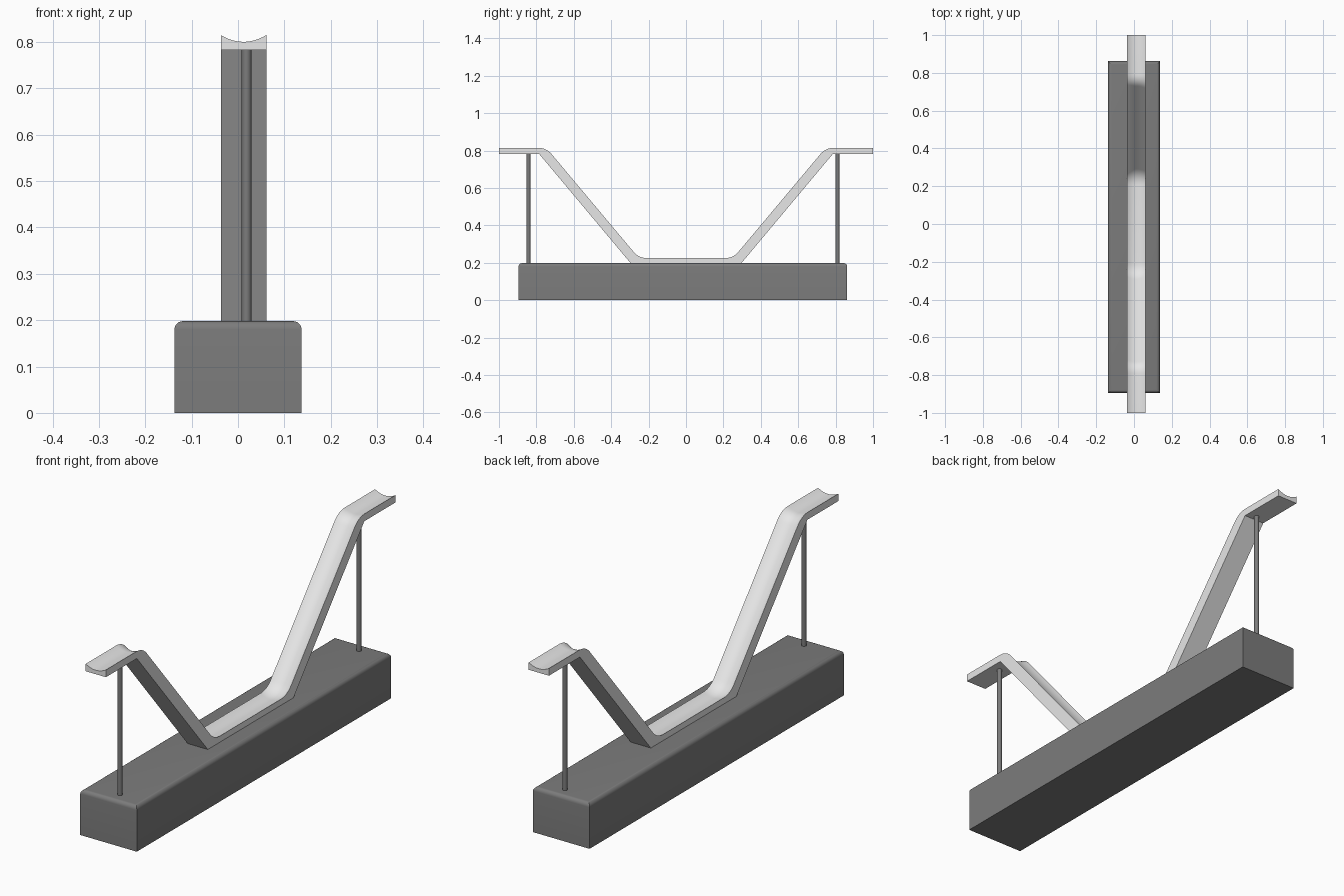
import bpy, bmesh, math
from mathutils import Vector

if "Cube" in bpy.data.objects:
    bpy.data.objects.remove(bpy.data.objects["Cube"], do_unlink=True)


def material(name, value):
    mat = bpy.data.materials.new(name)
    mat.use_nodes = True
    colour = (value, value, value, 1)
    mat.diffuse_color = colour
    mat.node_tree.nodes["Principled BSDF"].inputs["Base Color"].default_value = colour
    return mat


def finish(bm, name, mat):
    bmesh.ops.recalc_face_normals(bm, faces=bm.faces)
    mesh = bpy.data.meshes.new(name)
    bm.to_mesh(mesh)
    bm.free()
    mesh.materials.append(mat)
    obj = bpy.data.objects.new(name, mesh)
    bpy.context.collection.objects.link(obj)
    bpy.ops.object.select_all(action="DESELECT")
    obj.select_set(True)
    bpy.context.view_layer.objects.active = obj
    bpy.ops.object.shade_smooth_by_angle(angle=math.radians(30))
    return obj


light_grey = material("light grey", 0.8)
dark_grey = material("dark grey", 0.2)

BASE_TOP, TRACK_UNDER, TRACK_TOP = 0.198, 0.783, 0.815
TRACK_X, HALF_WIDTH, GROOVE = 0.012, 0.049, 0.0145

# Base block with rounded top edges
bm = bmesh.new()
bmesh.ops.create_cube(bm, size=1)
for v in bm.verts:
    v.co = Vector((v.co.x * 0.274, v.co.y * 1.757 - 0.0165, (v.co.z + 0.5) * BASE_TOP))
top_edges = [e for e in bm.edges if all(v.co.z > 0.1 for v in e.verts)]
bmesh.ops.bevel(bm, geom=top_edges, offset=0.018, segments=6, profile=0.5, affect="EDGES")
finish(bm, "base", dark_grey)

# Support posts
for name, y in (("front_post", -0.842), ("back_post", 0.81)):
    bm = bmesh.new()
    bmesh.ops.create_cone(bm, cap_ends=True, segments=24, radius1=0.0105, radius2=0.0105,
                          depth=TRACK_UNDER - BASE_TOP)
    bmesh.ops.translate(bm, verts=bm.verts, vec=(0.0185, y, (BASE_TOP + TRACK_UNDER) / 2))
    finish(bm, name, dark_grey)


# Track: rounded bends above, sharp bends below, curved groove across the top
def rounded(before, corner, after, reach=0.045, steps=10):
    a = corner + (before - corner).normalized() * reach
    b = corner + (after - corner).normalized() * reach
    return [a.lerp(corner, i / steps).lerp(corner.lerp(b, i / steps), i / steps)
            for i in range(steps + 1)]


end, crest, foot, middle = (Vector(p) for p in
                            ((-1, TRACK_TOP), (-0.747, TRACK_TOP), (-0.252, 0.225), (0, 0.225)))
half = [end] + rounded(end, crest, foot) + rounded(crest, foot, middle)
path = half + [Vector((-p.x, p.y)) for p in reversed(half)]
under_half = [Vector((-1, TRACK_UNDER)), Vector((-0.786, TRACK_UNDER)), Vector((-0.296, BASE_TOP))]
under = under_half + [Vector((-p.x, p.y)) for p in reversed(under_half)]

bm = bmesh.new()
SEGMENTS = 16
rows = []
for i, p in enumerate(path):
    if i in (0, len(path) - 1):
        normal = Vector((0, 1))
    else:
        tangent = ((p - path[i - 1]).normalized() + (path[i + 1] - p).normalized()).normalized()
        normal = Vector((-tangent.y, tangent.x))
    row = []
    for j in range(SEGMENTS + 1):
        u = 2 * j / SEGMENTS - 1
        q = p - normal * GROOVE * (1 - u * u)
        row.append(bm.verts.new((TRACK_X + u * HALF_WIDTH, q.x, q.y)))
    rows.append(row)
for r, s in zip(rows, rows[1:]):
    for j in range(SEGMENTS):
        bm.faces.new((r[j], r[j + 1], s[j + 1], s[j]))
lower = [[bm.verts.new((TRACK_X + side * HALF_WIDTH, p.x, p.y)) for side in (-1, 1)] for p in under]
for r, s in zip(lower, lower[1:]):
    bm.faces.new((r[0], r[1], s[1], s[0]))
for k in (0, -1):
    bm.faces.new([r[k] for r in rows] + [r[k] for r in reversed(lower)])
    bm.faces.new(rows[k] + lower[k][::-1])
finish(bm, "track", light_grey)
